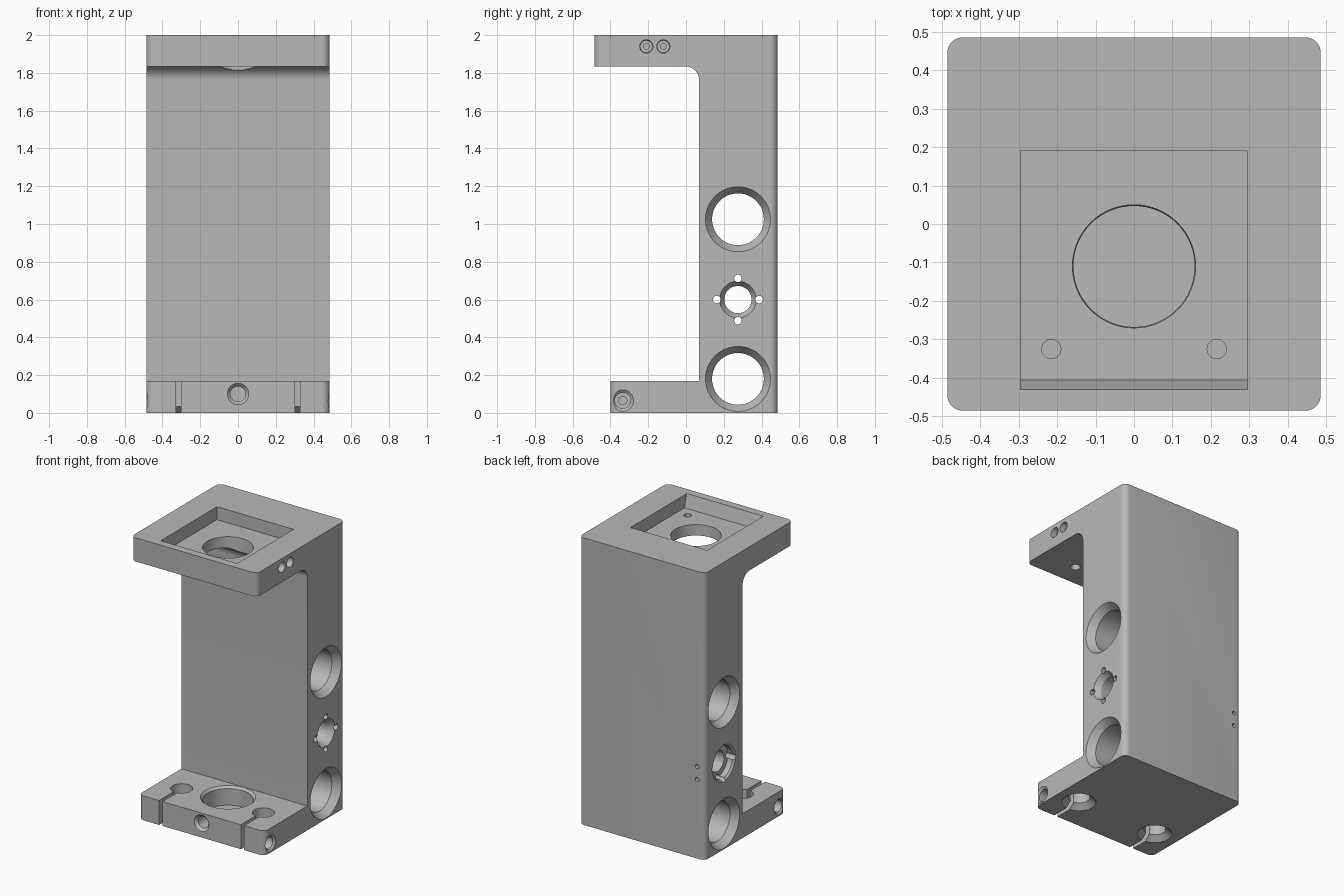
import bpy, bmesh, math
from mathutils import Vector

if "Cube" in bpy.data.objects:
    bpy.data.objects.remove(bpy.data.objects["Cube"])

W = 0.485          # half width and half depth
TOP, PLATE, BASE = 2.0, 1.835, 0.17
cutters = []

metal = bpy.data.materials.new("machined grey")
metal.use_nodes = True
grey = (0.48, 0.48, 0.48, 1)
metal.diffuse_color = grey
metal.node_tree.nodes["Principled BSDF"].inputs["Base Color"].default_value = grey


def finish(name, bm):
    bmesh.ops.recalc_face_normals(bm, faces=bm.faces)
    mesh = bpy.data.meshes.new(name)
    bm.to_mesh(mesh)
    bm.free()
    mesh.materials.append(metal)
    obj = bpy.data.objects.new(name, mesh)
    bpy.context.collection.objects.link(obj)
    return obj


def extrude_x(name, profile, x0, x1, round_edges=False):
    """Closed (y, z) profile swept along x; optionally round outer uprights."""
    bm = bmesh.new()
    face = bm.faces.new([bm.verts.new((x0, y, z)) for y, z in profile])
    new = bmesh.ops.extrude_face_region(bm, geom=[face])["geom"]
    verts = [v for v in new if isinstance(v, bmesh.types.BMVert)]
    bmesh.ops.translate(bm, verts=verts, vec=(x1 - x0, 0, 0))
    if round_edges:
        uprights = []
        for e in bm.edges:
            a, b = (v.co for v in e.verts)
            if abs(a.z - b.z) > 0.1 and abs(a.y - b.y) < 1e-4 and (a.y > 0.4 or a.y < -0.3):
                uprights.append(e)
        bmesh.ops.bevel(bm, geom=uprights, offset=0.04, segments=8,
                        profile=0.5, affect='EDGES')
    return finish(name, bm)


def bore(name, origin, direction, steps, sides=48):
    """Turned cutter: steps are (depth, radius) measured inward from a face."""
    bm = bmesh.new()
    turn = Vector(direction).to_track_quat('Z', 'Y')
    rings = []
    for depth, r in [(-0.03, steps[0][1])] + steps:
        ring = []
        for i in range(sides):
            a = math.tau * i / sides
            p = turn @ Vector((r * math.cos(a), r * math.sin(a), depth))
            ring.append(bm.verts.new(p + Vector(origin)))
        rings.append(ring)
    for lo, hi in zip(rings, rings[1:]):
        for i in range(sides):
            j = (i + 1) % sides
            bm.faces.new((lo[i], lo[j], hi[j], hi[i]))
    bm.faces.new(rings[0])
    bm.faces.new(rings[-1])
    cutters.append(finish(name, bm))


# C-shaped body with an inner fillet under the top plate
R = 0.075
fillet = [(0.07 - R + R * math.sin(a), PLATE - R + R * math.cos(a))
          for a in (math.pi / 2 * (1 - i / 10) for i in range(11))]
profile = [(W, 0), (W, TOP), (-W, TOP), (-W, PLATE)] + fillet[::-1] + \
          [(0.07, BASE), (-0.4, BASE), (-0.4, 0)]
body = extrude_x("bracket_body", profile, -W, W, True)

# Recess in the top plate, with a sloped front wall
FLOOR = 1.91
cutters.append(extrude_x("recess_cutter",
               [(0.19, FLOOR), (0.19, 2.05), (-0.43, 2.05), (-0.43, TOP), (-0.405, FLOOR)],
               -0.295, 0.295))

# Large opening in the top plate and matching blind seat in the base
bore("top_opening", (0, -0.11, FLOOR), (0, 0, -1), [(0, 0.16), (0.12, 0.156)], 64)
bore("base_seat", (0, -0.11, BASE), (0, 0, -1), [(0, 0.175), (0.015, 0.16), (0.13, 0.16)], 64)

# Cross bores through the column, chamfered on both sides
for z in (1.025, 0.18):
    bore("cross_bore", (W, 0.275, z), (-1, 0, 0),
         [(0, 0.172), (0.05, 0.137), (2 * W - 0.05, 0.137), (2 * W, 0.172), (2 * W + 0.03, 0.172)], 64)

# Middle bore with four screw holes and a counterbore on the far side
bore("middle_bore", (W, 0.275, 0.6), (-1, 0, 0), [(0, 0.097), (0.04, 0.072), (1.0, 0.072)])
for dy, dz in ((1, 0), (-1, 0), (0, 1), (0, -1)):
    bore("ring_screw_hole", (W, 0.275 + 0.112 * dy, 0.6 + 0.112 * dz), (-1, 0, 0),
         [(0, 0.02), (1.0, 0.02)], 20)
bore("middle_counterbore", (-W, 0.275, 0.6), (1, 0, 0), [(0, 0.125), (0.012, 0.112), (0.05, 0.112)])

for s in (-1, 1):
    # Clamp holes in the base, with slits to the front
    bore("clamp_hole", (s * 0.315, -0.17, 0), (0, 0, 1), [(0, 0.11), (0.035, 0.07), (0.2, 0.07)])
    cutters.append(extrude_x("clamp_slit", [(-0.45, -0.03), (-0.17, -0.03), (-0.17, 0.2), (-0.45, 0.2)],
                             s * 0.315 - 0.013, s * 0.315 + 0.013))
    # Clamp screws from the sides
    bore("clamp_screw_hole", (s * W, -0.335, 0.065), (-s, 0, 0),
         [(0, 0.057), (0.012, 0.042), (0.08, 0.042), (0.081, 0.022), (0.26, 0.022)], 32)
    # Small holes through the recess floor
    bore("floor_hole", (s * 0.215, -0.325, FLOOR), (0, 0, -1),
         [(0, 0.025), (0.055, 0.025), (0.08, 0.035)], 24)

# Front set screw into the base seat
bore("set_screw_hole", (0, -0.4, 0.1), (0, 1, 0), [(0, 0.057), (0.018, 0.04), (0.17, 0.04)], 32)

# Pair of small holes on the side of the top plate
for y in (-0.21, -0.12):
    bore("plate_side_hole", (W, y, 1.94), (-1, 0, 0),
         [(0, 0.035), (0.04, 0.033), (0.041, 0.016), (0.15, 0.016)], 24)

# Pair of pin holes in the back
for z in (0.64, 0.55):
    bore("back_pin_hole", (-0.425, W, z), (0, -1, 0), [(0, 0.014), (0.05, 0.014)], 16)

# Cut everything out of the body
bpy.ops.object.select_all(action='DESELECT')
bpy.context.view_layer.objects.active = body
body.select_set(True)
for c in cutters:
    mod = body.modifiers.new("cut", 'BOOLEAN')
    mod.operation, mod.solver, mod.object = 'DIFFERENCE', 'EXACT', c
    bpy.ops.object.modifier_apply(modifier=mod.name)
    bpy.data.objects.remove(c)
bpy.ops.object.shade_smooth_by_angle(angle=math.radians(25))
